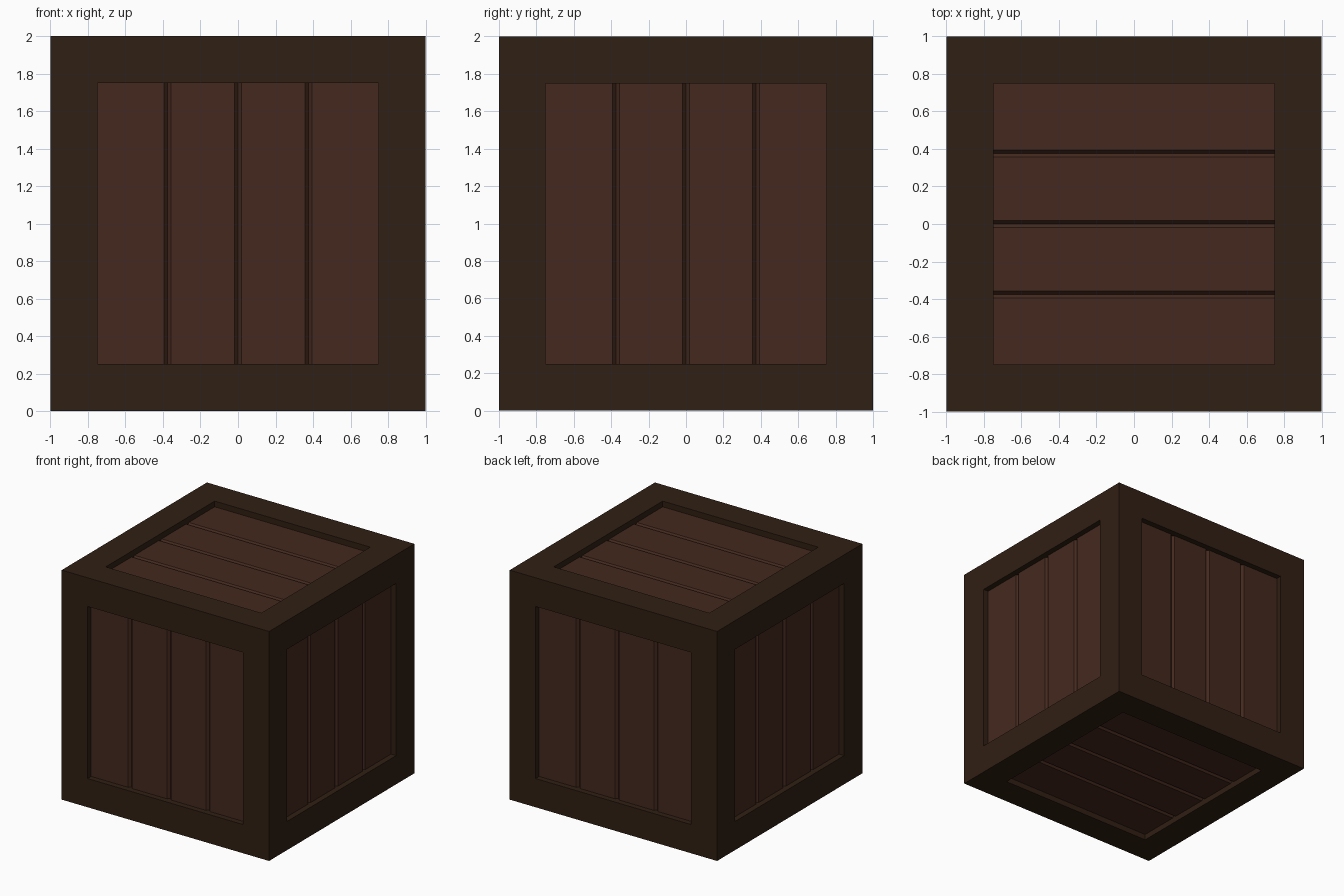
import bpy, bmesh
from math import radians
from mathutils import Matrix, Vector

if "Cube" in bpy.data.objects:
    bpy.data.objects.remove(bpy.data.objects["Cube"])

OPEN, RECESS, BACK = 0.75, 0.05, 0.11     # half opening, plank depth, wall depth
GROOVE_W, GROOVE_D = 0.019, 0.022         # V groove half width and depth


def material(name, color):
    m = bpy.data.materials.new(name)
    m.diffuse_color = (*color, 1)
    m.use_nodes = True
    m.node_tree.nodes["Principled BSDF"].inputs["Base Color"].default_value = m.diffuse_color
    return m


def finish(bm, name, mat):
    bmesh.ops.recalc_face_normals(bm, faces=bm.faces)
    me = bpy.data.meshes.new(name)
    bm.to_mesh(me)
    bm.free()
    me.materials.append(mat)
    ob = bpy.data.objects.new(name, me)
    bpy.context.collection.objects.link(ob)
    return ob


frame_wood = material("frame_wood", (0.030, 0.014, 0.0065))
plank_wood = material("plank_wood", (0.058, 0.022, 0.013))

# Frame: cube with a square pocket sunk into every side
bm = bmesh.new()
bmesh.ops.create_cube(bm, size=2)
sides = bm.faces[:]
bmesh.ops.inset_individual(bm, faces=sides, thickness=1 - OPEN, use_even_offset=True)
for f in sides:
    n = f.normal.copy()
    new = bmesh.ops.extrude_discrete_faces(bm, faces=[f])["faces"][0]
    bmesh.ops.translate(bm, vec=-n * BACK, verts=new.verts)
finish(bm, "crate_frame", frame_wood).location.z = 1

# Plank panel profile, with three V grooves, facing -y
top, back = -(1 - RECESS), -(1 - BACK + 0.01)
profile = [(-OPEN, top)]
for c in (-0.375, 0, 0.375):
    profile += [(c - GROOVE_W, top), (c, top + GROOVE_D), (c + GROOVE_W, top)]
profile += [(OPEN, top), (OPEN, back), (-OPEN, back)]


def plank_panel(name, rot):
    bm = bmesh.new()
    face = bm.faces.new([bm.verts.new((x, y, -OPEN)) for x, y in profile])
    ext = bmesh.ops.extrude_face_region(bm, geom=[face])["geom"]
    bmesh.ops.translate(bm, vec=Vector((0, 0, 2 * OPEN)),
                        verts=[g for g in ext if isinstance(g, bmesh.types.BMVert)])
    bmesh.ops.transform(bm, matrix=rot, verts=bm.verts)
    finish(bm, name, plank_wood).location.z = 1


# Upright planks on four sides
for i, side in enumerate(("front", "right", "back", "left")):
    plank_panel(side + "_planks", Matrix.Rotation(radians(90 * i), 4, 'Z'))

# Top and bottom planks run along x
for side, a in (("top", -90), ("bottom", 90)):
    plank_panel(side + "_planks",
                Matrix.Rotation(radians(90), 4, 'Z') @ Matrix.Rotation(radians(a), 4, 'X'))
